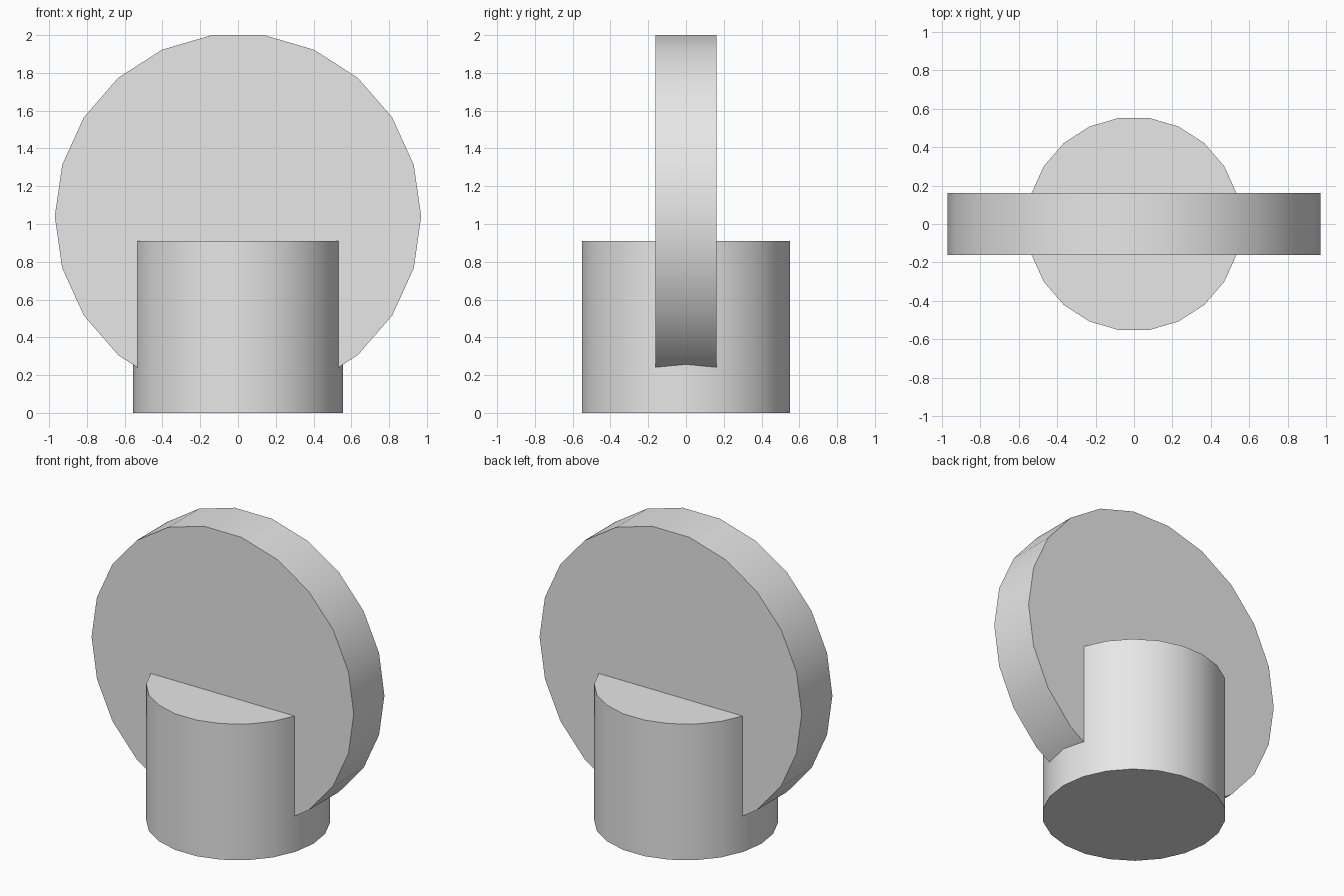
import bpy
import math

old = bpy.data.objects.get("Cube")
if old:
    bpy.data.objects.remove(old, do_unlink=True)

SIDES = 22

# Plain grey material
grey = bpy.data.materials.new("light_grey")
grey.use_nodes = True
grey.diffuse_color = (0.8, 0.8, 0.8, 1)
grey.node_tree.nodes["Principled BSDF"].inputs["Base Color"].default_value = (0.8, 0.8, 0.8, 1)


def cylinder(name, radius, depth, z, tilt=0.0):
    """Faceted cylinder with a corner on the x axis."""
    bpy.ops.mesh.primitive_cylinder_add(vertices=SIDES, radius=radius, depth=depth)
    obj = bpy.context.object
    obj.name = name
    # Turn so that a corner points along +x, then tip and lift into place
    obj.rotation_euler = (0, 0, math.radians(90))
    bpy.ops.object.transform_apply(location=False, rotation=True, scale=False)
    obj.rotation_euler = (tilt, 0, 0)
    obj.location = (0, 0, z)
    bpy.ops.object.transform_apply(location=True, rotation=True, scale=False)
    obj.data.materials.append(grey)
    bpy.ops.object.shade_smooth_by_angle(angle=math.radians(30))
    return obj


# Upright post standing on the ground
POST_HEIGHT = 0.91
cylinder("post", 0.557, POST_HEIGHT, POST_HEIGHT / 2)

# Upright disc sunk into the post, its flat top edge at z = 2
DISC_RADIUS = 0.97
disc_z = 2 - DISC_RADIUS * math.cos(math.pi / SIDES)
cylinder("disc", DISC_RADIUS, 0.324, disc_z, math.radians(90))
